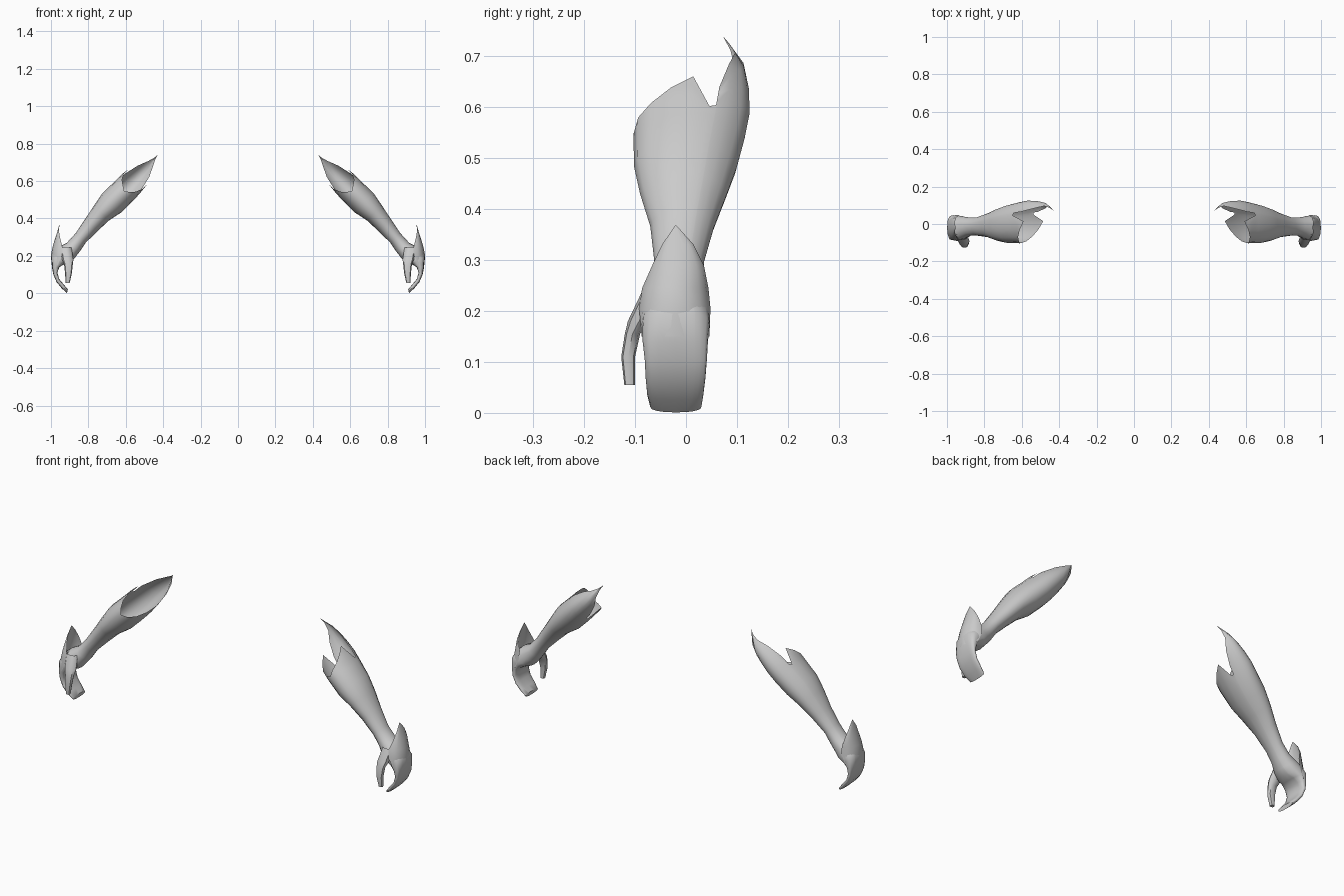
import bpy, bmesh, math
from mathutils import Vector

if "Cube" in bpy.data.objects:
    bpy.data.objects.remove(bpy.data.objects["Cube"])

grey = bpy.data.materials.new("plain_grey")
grey.diffuse_color = (0.6, 0.6, 0.6, 1)
grey.use_nodes = True
grey.node_tree.nodes["Principled BSDF"].inputs["Base Color"].default_value = grey.diffuse_color


def lerp_table(table, k):
    """Linear lookup of a row (minus its key) in a sorted table."""
    if k <= table[0][0]:
        return table[0][1:]
    for a, b in zip(table, table[1:]):
        if k <= b[0]:
            f = (k - a[0]) / (b[0] - a[0])
            return [p + (q - p) * f for p, q in zip(a[1:], b[1:])]
    return table[-1][1:]


def sheet(name, rows, closed=True, cap=False, outward=None):
    """Skin rows of points, then mirror to make the left and right pair."""
    bm = bmesh.new()
    vs = [[bm.verts.new(p) for p in row] for row in rows]
    n = len(rows[0])
    for a, b in zip(vs, vs[1:]):
        for i in range(n if closed else n - 1):
            j = (i + 1) % n
            bm.faces.new((a[i], a[j], b[j], b[i]))
    if cap:
        bm.faces.new(vs[-1])
    bmesh.ops.remove_doubles(bm, verts=bm.verts, dist=0.0004)
    bmesh.ops.recalc_face_normals(bm, faces=bm.faces)
    bm.normal_update()
    if outward and sum(f.normal.dot(Vector(outward)) * f.calc_area() for f in bm.faces) < 0:
        bmesh.ops.reverse_faces(bm, faces=bm.faces)
    me = bpy.data.meshes.new(name)
    bm.to_mesh(me)
    bm.free()
    ob = bpy.data.objects.new(name, me)
    bpy.context.collection.objects.link(ob)
    me.materials.append(grey)
    bpy.ops.object.select_all(action='DESELECT')
    ob.select_set(True)
    bpy.context.view_layer.objects.active = ob
    bpy.ops.object.shade_smooth_by_angle(angle=math.radians(50))
    ob.modifiers.new("mirror", 'MIRROR').use_mirror_merge = False
    return ob


def ring_point(outer, inner, ylo, yhi, deg, power=1.0):
    """Point on an oval spanning outer-inner in xz and ylo-yhi in y."""
    c, s = math.cos(math.radians(deg)), math.sin(math.radians(deg))
    c = math.copysign(abs(c) ** power, c)
    s = math.copysign(abs(s) ** power, s)
    cx, cz = (outer[0] + inner[0]) / 2, (outer[1] + inner[1]) / 2
    hx, hz = (outer[0] - inner[0]) / 2, (outer[1] - inner[1]) / 2
    return (cx + c * hx, (ylo + yhi) / 2 + s * (yhi - ylo) / 2, cz + c * hz)


# Forearm section by distance up the arm: low, high, front, back
ARM = [(0.06, -0.032, 0.042, -0.062, 0.035),
       (0.15, -0.033, 0.060, -0.070, 0.055),
       (0.233, -0.036, 0.077, -0.090, 0.080),
       (0.31, -0.052, 0.092, -0.102, 0.100),
       (0.40, -0.053, 0.090, -0.103, 0.117),
       (0.46, -0.050, 0.090, -0.100, 0.125),
       (0.54, -0.040, 0.078, -0.090, 0.123),
       (0.60, -0.020, 0.062, -0.080, 0.112),
       (0.665, 0.020, 0.036, -0.075, 0.072)]
# Rim height by angle: two points, two slits and a long back leaf
RIM = [(0, 0.495), (20, 0.412), (27, 0.418), (28, 0.47), (40, 0.55),
       (60, 0.605), (75, 0.637), (90, 0.665), (105, 0.637), (120, 0.60),
       (140, 0.55), (152, 0.48), (153, 0.44), (160, 0.44), (180, 0.515),
       (202, 0.48), (225, 0.445), (247, 0.42), (270, 0.402), (292, 0.42),
       (315, 0.437), (338, 0.465)]
ANGLES = [a for a, _ in RIM]


def arm_xz(s, t):
    r = math.sqrt(0.5)
    return (0.88 + r * (t - s), 0.25 + r * (t + s))


def arm_point(s, deg):
    lo, hi, front, back = lerp_table(ARM, s)
    return ring_point(arm_xz(s, hi), arm_xz(s, lo), front, back, deg)


rows = [[arm_point(0.39 + (rim - 0.39) * f, a) for a, rim in RIM]
        for f in (1, 0.75, 0.5, 0.25, 0)]
rows += [[arm_point(s, a) for a in ANGLES] for s in (0.31, 0.233, 0.15, 0.06)]

# Wrist, palm and curled fingers: outer xz, inner xz, front, back, roundness
HAND = [((0.915, 0.270), (0.845, 0.225), -0.063, 0.035, 1.0),
        ((0.955, 0.250), (0.872, 0.190), -0.080, 0.040, 0.95),
        ((0.985, 0.225), (0.895, 0.165), -0.085, 0.045, 0.85),
        ((0.999, 0.195), (0.930, 0.155), -0.087, 0.047, 0.75),
        ((0.995, 0.140), (0.955, 0.140), -0.085, 0.043, 0.65),
        ((0.987, 0.100), (0.966, 0.110), -0.081, 0.041, 0.6),
        ((0.970, 0.060), (0.955, 0.075), -0.079, 0.038, 0.6),
        ((0.942, 0.026), (0.930, 0.045), -0.076, 0.034, 0.6),
        ((0.914, 0.001), (0.910, 0.022), -0.070, 0.030, 0.9)]
rows += [[ring_point(o, i, f, b, a, p) for a in ANGLES] for o, i, f, b, p in HAND]
sheet("forearm_and_mitten", rows, cap=True)

# Thumb: height, inner x, outer x, front, back
THUMB = [(0.245, 0.890, 0.950, -0.083, -0.040),
         (0.180, 0.880, 0.940, -0.114, -0.070),
         (0.155, 0.883, 0.930, -0.120, -0.090),
         (0.110, 0.888, 0.925, -0.127, -0.100),
         (0.055, 0.900, 0.921, -0.121, -0.100)]
sheet("thumb", [[ring_point((x1, z), (x0, z), f, b, a, 0.8)
                 for a in range(0, 360, 45)] for z, x0, x1, f, b in THUMB], cap=True)

# Pointed cuff plate over the back of the hand: height, mid x, edge x, front, back
CUFF = [(0.368, 0.955, 0.955, -0.021, -0.019),
        (0.330, 0.966, 0.957, -0.047, 0.015),
        (0.290, 0.979, 0.950, -0.066, 0.035),
        (0.245, 0.992, 0.938, -0.086, 0.044),
        (0.205, 1.000, 0.940, -0.092, 0.048),
        (0.150, 0.997, 0.965, -0.087, 0.046)]
COLS = [math.sin(math.pi / 2 * i / 4) for i in range(-4, 5)]
sheet("cuff_plate", [[(m - (m - e) * (1 - math.sqrt(1 - u * u)), (f + b) / 2 + u * (b - f) / 2, z)
                      for u in COLS] for z, m, e, f, b in CUFF],
      closed=False, outward=(1, 0, 0))
